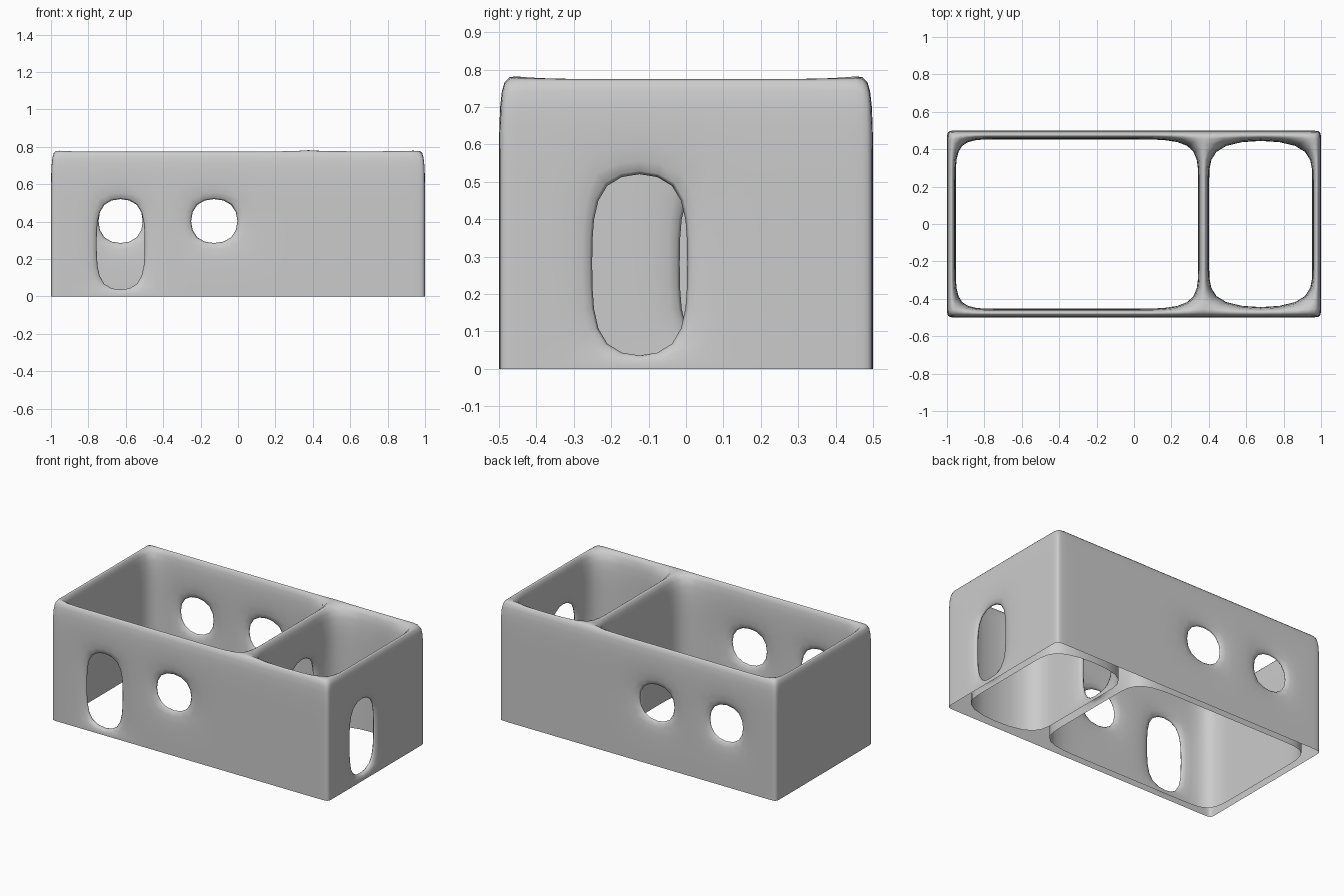
import bpy, bmesh

if "Cube" in bpy.data.objects:
    bpy.data.objects.remove(bpy.data.objects["Cube"])

# Grid lines of the wall plan: outer shell, openings and divider
XS = [-1, -0.953, -0.747, -0.51, -0.25, -0.007, 0.343, 0.402, 0.953, 1]
YS = [-0.5, -0.453, -0.242, -0.007, 0.243, 0.453, 0.5]
ZS = [0, 0.027, 0.286, 0.519, 0.786]
NX, NY, NZ = len(XS) - 1, len(YS) - 1, len(ZS) - 1

# Openings as (x cell, y cell, z cells)
DOOR, WINDOW = (1, 2), (2,)
OPENINGS = [
    (2, 0, DOOR), (4, 0, WINDOW),            # front door and window
    (2, NY - 1, WINDOW), (4, NY - 1, WINDOW),  # back windows
    (NX - 1, 2, DOOR),                       # right side door
    (6, 3, DOOR),                            # door in the divider
]
HOLES = {(i, j, k) for i, j, ks in OPENINGS for k in ks}


def solid(i, j, k):
    if not (0 <= i < NX and 0 <= j < NY and 0 <= k < NZ):
        return False
    wall = i in (0, 6, NX - 1) or j in (0, NY - 1)
    return wall and (i, j, k) not in HOLES


# Skin of the wall cells, left open underneath
bm = bmesh.new()
verts = {}


def vert(p):
    if p not in verts:
        verts[p] = bm.verts.new((XS[p[0]], YS[p[1]], ZS[p[2]]))
    return verts[p]


for i in range(NX):
    for j in range(NY):
        for k in range(NZ):
            if not solid(i, j, k):
                continue
            for axis in range(3):
                for side in (0, 1):
                    n = [i, j, k]
                    n[axis] += 2 * side - 1
                    if solid(*n) or n[2] < 0:
                        continue
                    ring = []
                    for a, b in ((0, 0), (1, 0), (1, 1), (0, 1)):
                        p = [i, j, k]
                        p[axis] += side
                        p[(axis + 1) % 3] += a
                        p[(axis + 2) % 3] += b
                        ring.append(vert(tuple(p)))
                    face = bm.faces.new(ring if side else ring[::-1])
                    face.smooth = True

mesh = bpy.data.meshes.new("house_walls")
bm.to_mesh(mesh)
bm.free()
walls = bpy.data.objects.new("house_walls", mesh)
bpy.context.collection.objects.link(walls)

# Soft rounded edges
sub = walls.modifiers.new("soft_edges", 'SUBSURF')
sub.levels = sub.render_levels = 2
sub.use_limit_surface = True

grey = bpy.data.materials.new("wall_grey")
grey.diffuse_color = (0.6, 0.6, 0.6, 1)
grey.use_nodes = True
grey.node_tree.nodes["Principled BSDF"].inputs["Base Color"].default_value = grey.diffuse_color
mesh.materials.append(grey)
